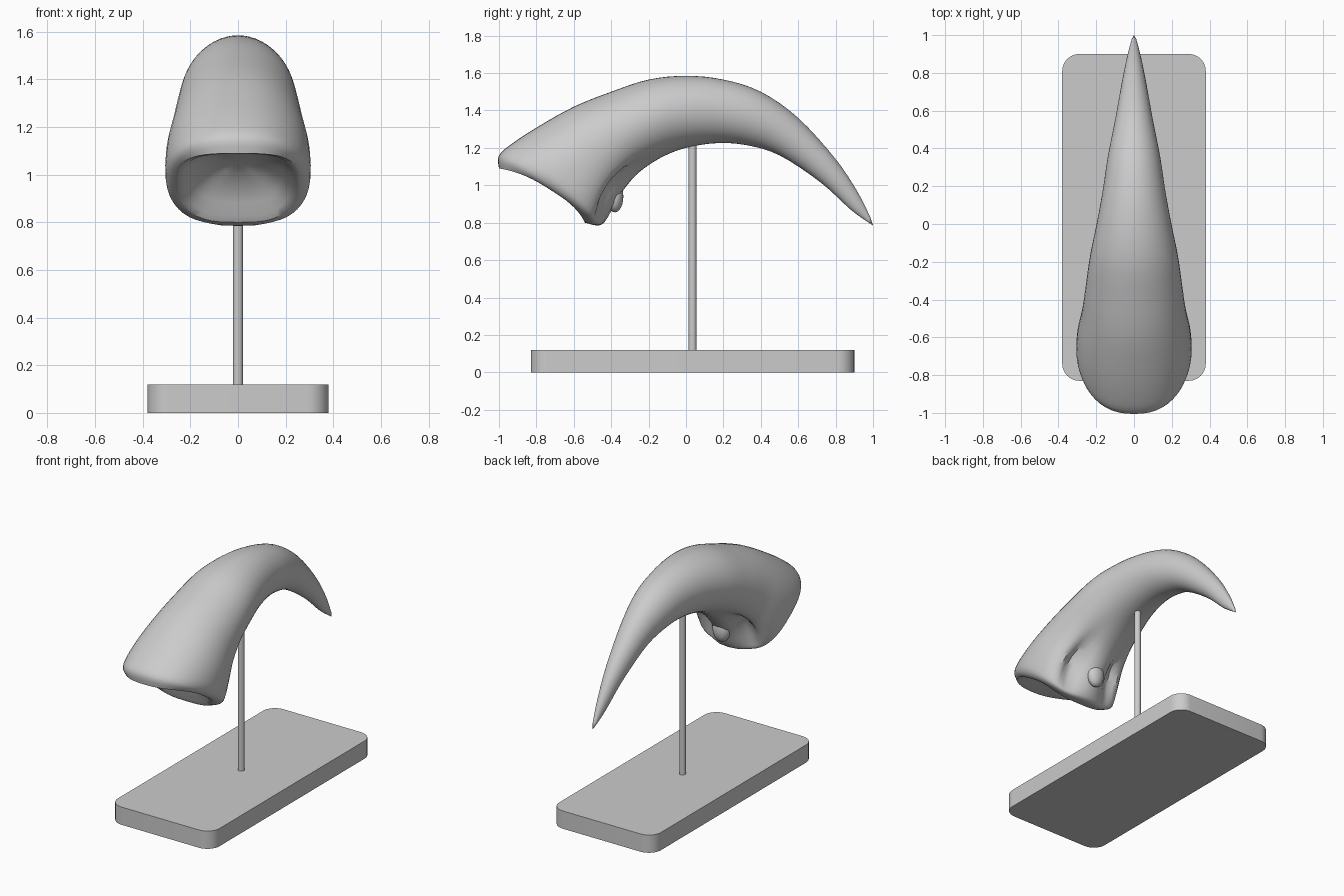
import bpy, bmesh, math
from mathutils import Vector

if "Cube" in bpy.data.objects:
    bpy.data.objects.remove(bpy.data.objects["Cube"], do_unlink=True)

grey = bpy.data.materials.new("plain light grey")
grey.use_nodes = True
colour = (0.6, 0.6, 0.6, 1)
grey.diffuse_color = colour
grey.node_tree.nodes["Principled BSDF"].inputs["Base Color"].default_value = colour


def make_object(name, bm, smooth_angle):
    """Turn a bmesh into a shaded object with the shared material."""
    bmesh.ops.recalc_face_normals(bm, faces=bm.faces)
    mesh = bpy.data.meshes.new(name)
    bm.to_mesh(mesh)
    bm.free()
    mesh.materials.append(grey)
    obj = bpy.data.objects.new(name, mesh)
    bpy.context.collection.objects.link(obj)
    bpy.ops.object.select_all(action='DESELECT')
    obj.select_set(True)
    bpy.context.view_layer.objects.active = obj
    bpy.ops.object.shade_smooth_by_angle(angle=math.radians(smooth_angle))
    return obj


def catmull(a, b, c, d, t):
    """Smooth interpolation between b and c."""
    return [0.5 * (2 * q + (r - p) * t + (2 * p - 5 * q + 4 * r - s) * t ** 2
                   + (3 * q - p - 3 * r + s) * t ** 3)
            for p, q, r, s in zip(a, b, c, d)]


# Claw stations: top y, top z, underside y, underside z, half width
stations = [
    (-1.0, 1.09, -.54, .80, .25),
    (-1.0, 1.16, -.47, .785, .285),
    (-.92, 1.23, -.43, .81, .305),
    (-.78, 1.32, -.38, .90, .298),
    (-.6, 1.42, -.33, .98, .275),
    (-.4, 1.5, -.25, 1.07, .255),
    (-.2, 1.565, -.13, 1.15, .232),
    (0, 1.585, 0, 1.2, .198),
    (.2, 1.565, .16, 1.225, .165),
    (.4, 1.5, .32, 1.215, .138),
    (.6, 1.36, .5, 1.16, .1),
    (.8, 1.14, .72, 1.015, .062),
    (.92, .96, .88, .87, .033),
    (.985, .83, .97, .805, .012),
]
SEGMENTS = 48
STEPS = 4


def section(values, position):
    """One closed cross-section; squarer and grooved below near the root."""
    ty, tz, by, bz, width = values
    mid = Vector((0, (ty + by) / 2, (tz + bz) / 2))
    half = Vector((0, (ty - by) / 2, (tz - bz) / 2))
    normal = Vector((0, half.z, -half.y)).normalized()
    root = max(0, 1 - position / 5)
    groove = 0.09 * math.exp(-((position - 3.3) / 1.5) ** 2)
    bow = 0.05 * max(0, 1 - position / 2)
    points = []
    for k in range(SEGMENTS):
        angle = math.tau * k / SEGMENTS
        c, s = math.cos(angle), math.sin(angle)
        power = 1 - (0.4 if c < 0 else 0.15) * root
        u = math.copysign(abs(s) ** power, s)
        v = math.copysign(abs(c) ** power, c)
        if c < 0:
            v += groove / half.length * math.exp(-((abs(u) - 0.5) / 0.2) ** 2)
        points.append(mid + half * v + Vector((width * u, 0, 0)) + normal * bow * s * s)
    return points, normal


# Claw: loft through the stations
bm = bmesh.new()
rings = []
last = len(stations) - 1
for i in range(last):
    a, b = stations[max(i - 1, 0)], stations[i]
    c, d = stations[i + 1], stations[min(i + 2, last)]
    for step in range(STEPS):
        t = step / STEPS
        rings.append(section(catmull(a, b, c, d, t), i + t)[0])
rings.append(section(stations[last], last)[0])

# Hollow joint face: shrinking rings pushed into the root
rim, inward = section(stations[0], 0)
centre = sum(rim, Vector()) / SEGMENTS
for scale, depth in ((.9, .012), (.75, .05), (.5, .085), (.25, .1)):
    rings.insert(0, [centre + (p - centre) * scale + inward * depth for p in rim])

loops = [[bm.verts.new(p) for p in ring] for ring in rings]
for low, high in zip(loops, loops[1:]):
    for k in range(SEGMENTS):
        n = (k + 1) % SEGMENTS
        bm.faces.new((low[k], low[n], high[n], high[k]))
tip = bm.verts.new((0, 1, .785))
pit = bm.verts.new(centre + inward * .105)
for loop, point in ((loops[-1], tip), (loops[0], pit)):
    for k in range(SEGMENTS):
        bm.faces.new((loop[k], loop[(k + 1) % SEGMENTS], point))
make_object("claw", bm, 40)

# Tendon knob on the underside ridge
bm = bmesh.new()
bmesh.ops.create_uvsphere(bm, u_segments=24, v_segments=12, radius=1)
bmesh.ops.scale(bm, vec=(.06, .045, .085), verts=bm.verts)
bmesh.ops.translate(bm, vec=(0, -.38, .94), verts=bm.verts)
make_object("tendon_knob", bm, 60)

# Support rod
bm = bmesh.new()
bmesh.ops.create_cone(bm, cap_ends=True, segments=24, radius1=.021, radius2=.021, depth=1.14)
bmesh.ops.translate(bm, vec=(0, .035, .67), verts=bm.verts)
make_object("support_rod", bm, 40)

# Display base with rounded upright corners
bm = bmesh.new()
bmesh.ops.create_cube(bm, size=1)
bmesh.ops.scale(bm, vec=(.76, 1.73, .12), verts=bm.verts)
bmesh.ops.translate(bm, vec=(0, .035, .06), verts=bm.verts)
upright = [e for e in bm.edges if abs(e.verts[0].co.z - e.verts[1].co.z) > .1]
bmesh.ops.bevel(bm, geom=upright, offset=.09, segments=8, profile=.5, affect='EDGES')
make_object("display_base", bm, 30)
